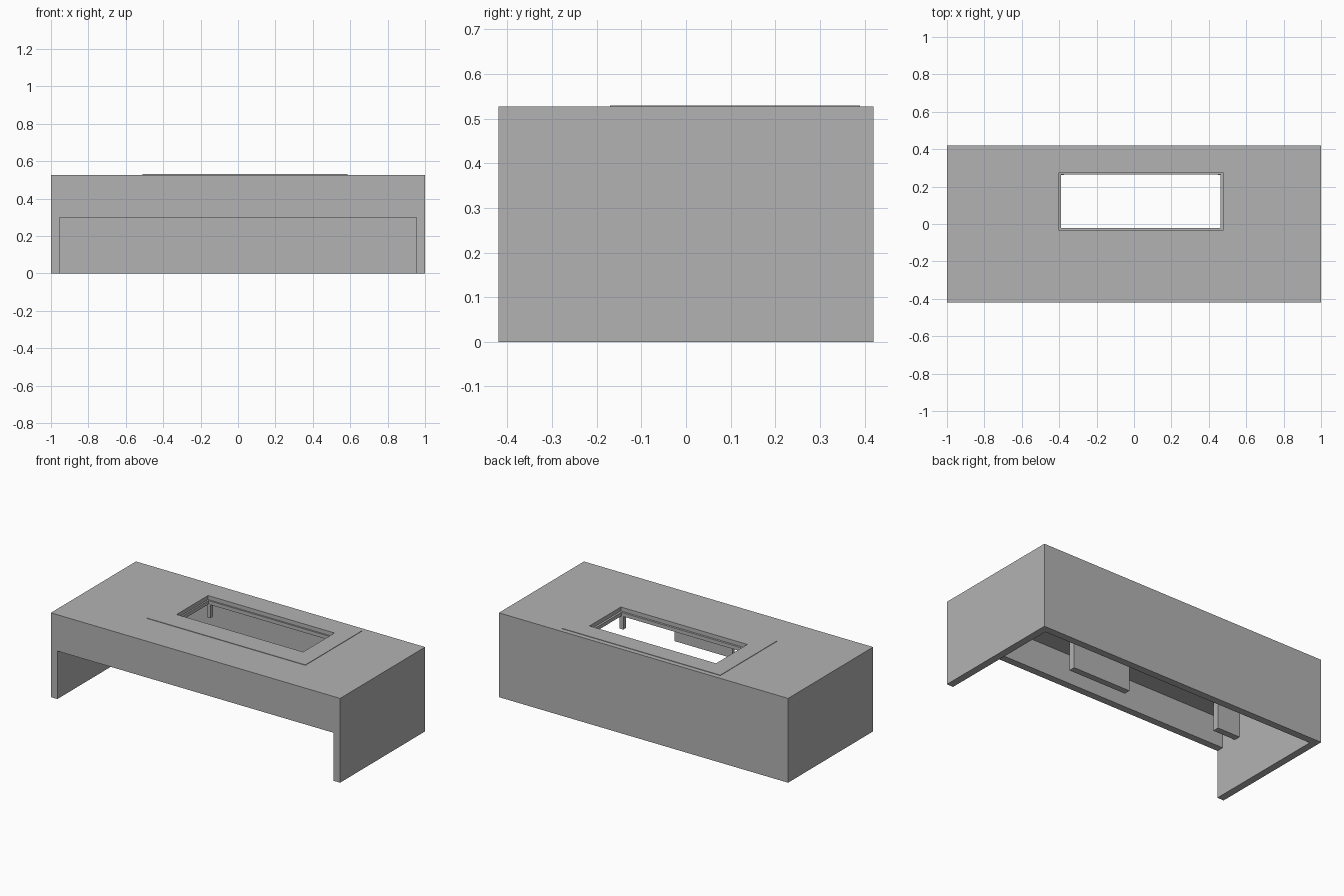
import bpy
import bmesh
from mathutils import Matrix, Vector

cube = bpy.data.objects.get("Cube")
if cube:
    bpy.data.objects.remove(cube, do_unlink=True)

grey = bpy.data.materials.new("plain_grey")
grey.use_nodes = True
colour = (0.45, 0.45, 0.45, 1)
grey.diffuse_color = colour
grey.node_tree.nodes["Principled BSDF"].inputs["Base Color"].default_value = colour


def box(name, low, high):
    """Axis-aligned box between two corners."""
    low, high = Vector(low), Vector(high)
    bm = bmesh.new()
    bmesh.ops.create_cube(bm, size=1, matrix=Matrix.Translation((low + high) / 2)
                          @ Matrix.Diagonal((*(high - low), 1)))
    mesh = bpy.data.meshes.new(name)
    bm.to_mesh(mesh)
    bm.free()
    mesh.materials.append(grey)
    obj = bpy.data.objects.new(name, mesh)
    bpy.context.collection.objects.link(obj)
    return obj


def cut(target, low, high):
    """Subtract a box and bake the result."""
    cutter = box("cutter", low, high)
    cutter.hide_render = True
    mod = target.modifiers.new("cut", 'BOOLEAN')
    mod.operation = 'DIFFERENCE'
    mod.solver = 'EXACT'
    mod.object = cutter
    bpy.context.view_layer.objects.active = target
    bpy.ops.object.modifier_apply(modifier=mod.name)
    bpy.data.objects.remove(cutter, do_unlink=True)


W, D, H = 1.0, 0.42, 0.527      # half width, half depth, height
T = 0.045                       # wall thickness
CEIL = H - T
LIP = 0.3                       # underside of the front panel

# Shell: open underneath, with a wide opening in the front
body = box("desk_shell", (-W, -D, 0), (W, D, H))
cut(body, (-W + T, -D + T, -1), (W - T, D - T, CEIL))
cut(body, (-W + T, -1, -1), (W - T, 0, LIP))

# Thin raised panel around the window
panel = box("raised_panel", (-0.51, -0.17, H - 0.001), (0.585, 0.39, H + 0.003))

# Stepped window through the panel and the top
x0, x1, y0, y1 = -0.40, 0.475, -0.035, 0.275
for part in (body, panel):
    cut(part, (x0, y0, 0.505), (x1, y1, 1))
cut(body, (x0 + 0.01, y0 + 0.013, 0.4), (x1 - 0.013, y1 - 0.01, 1))

# Posts beneath the window corners
for side, x in (("right", x0), ("left", x1 - 0.025)):
    for end, y in (("front", y0 - 0.015), ("back", y1 - 0.012)):
        box(f"{end}_{side}_post", (x, y, 0.40), (x + 0.025, y + 0.027, CEIL + 0.005))

# Hanging brackets behind the front panel, each with a small bottom ledge
for name, xa, xb in (("middle_bracket", -0.16, 0.24), ("right_bracket", -W + T, -0.80)):
    box(name, (xa, -0.25, LIP + 0.005), (xb, -0.23, CEIL + 0.005))
    box(name + "_ledge", (xa, -0.27, LIP + 0.005), (xb, -0.25, LIP + 0.02))
    box(name + "_end", (xb - 0.03, -0.27, LIP + 0.02), (xb, -0.25, CEIL + 0.005))
